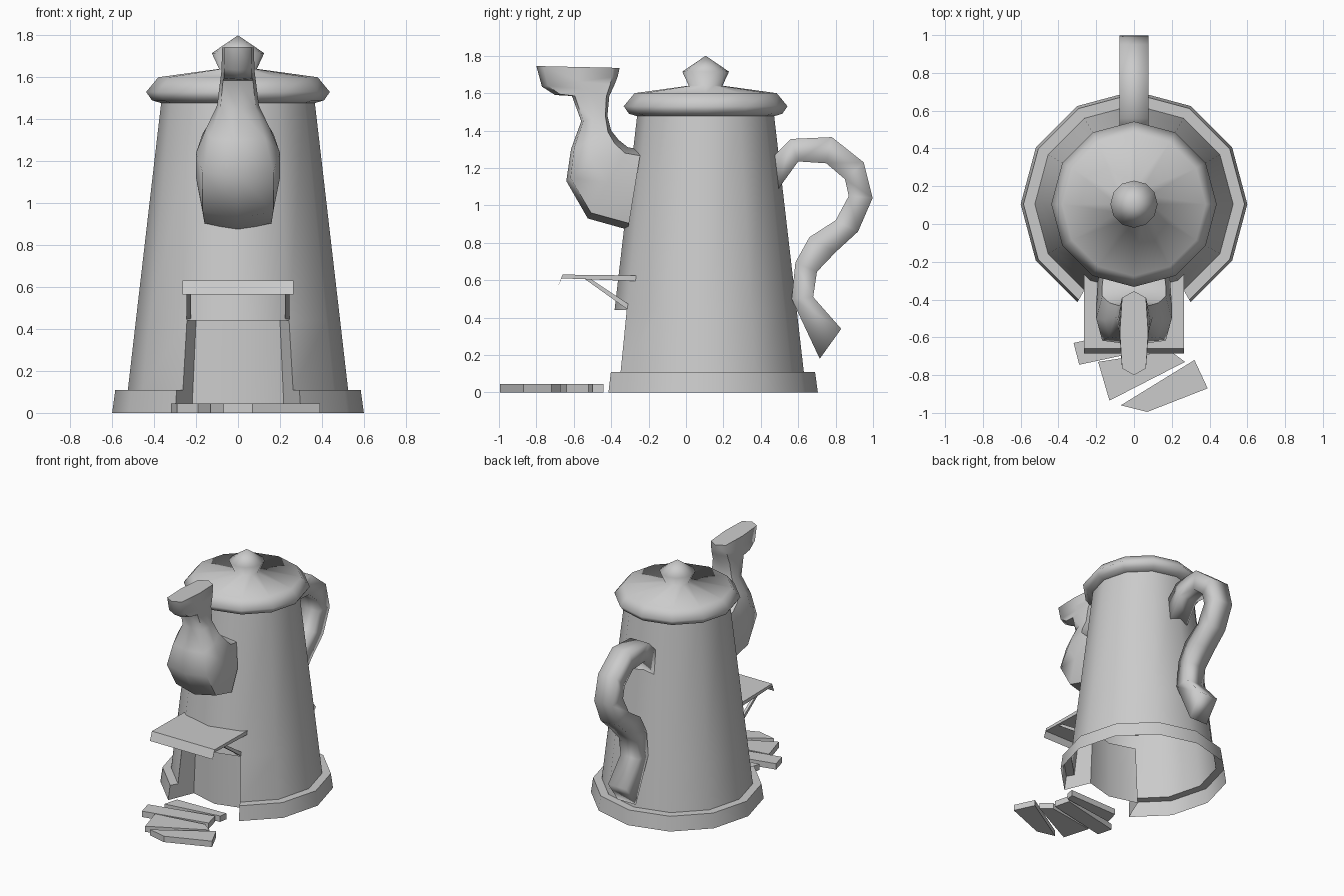
import bpy, bmesh, math
from mathutils import Vector

cube = bpy.data.objects.get("Cube")
if cube:
    bpy.data.objects.remove(cube, do_unlink=True)

GREY = (0.6, 0.6, 0.6, 1)
mat = bpy.data.materials.new("plain grey")
mat.use_nodes = True
mat.diffuse_color = GREY
mat.node_tree.nodes["Principled BSDF"].inputs["Base Color"].default_value = GREY

CENTRE_Y = 0.105
SIDES = 12
FRONT = 9  # index of the ring vertex facing -y


def finish(name, bm, angle, fix_normals=True):
    """Turn a bmesh into an object, smooth below the given angle."""
    if fix_normals:
        bmesh.ops.recalc_face_normals(bm, faces=bm.faces)
    mesh = bpy.data.meshes.new(name)
    bm.to_mesh(mesh)
    bm.free()
    mesh.materials.append(mat)
    for p in mesh.polygons:
        p.use_smooth = True
    mesh.set_sharp_from_angle(angle=math.radians(angle))
    obj = bpy.data.objects.new(name, mesh)
    bpy.context.collection.objects.link(obj)
    return obj


def ring(bm, r, z):
    return [bm.verts.new((r * math.cos(math.tau * i / SIDES),
                          CENTRE_Y + r * math.sin(math.tau * i / SIDES), z))
            for i in range(SIDES)]


def bridge(bm, a, b, skip=()):
    n = len(a)
    for i in range(n):
        if i not in skip:
            j = (i + 1) % n
            bm.faces.new((a[i], a[j], b[j], b[i]))


def loft(name, sections, sides, power, angle):
    """Tube through sections (y1, z1, y2, z2, half width) across the x = 0 plane."""
    bm = bmesh.new()
    rings = []
    turn = 0.5 if sides == 4 else 0
    for y1, z1, y2, z2, w in sections:
        a, b = Vector((0, y1, z1)), Vector((0, y2, z2))
        mid, half = (a + b) / 2, (b - a) / 2
        loop = []
        for i in range(sides):
            t = math.tau * (i + turn) / sides
            c, s = [math.copysign(abs(v) ** power if abs(v) > 1e-6 else 0, v)
                    for v in (math.cos(t), math.sin(t))]
            loop.append(bm.verts.new(mid + half * c + Vector((w * s, 0, 0))))
        rings.append(loop)
    for a, b in zip(rings, rings[1:]):
        bridge(bm, a, b)
    bm.faces.new(rings[0])
    bm.faces.new(rings[-1])
    return finish(name, bm, angle)


def prism(name, points, offset, angle=30):
    """Polygon extruded along an offset."""
    bm = bmesh.new()
    face = bm.faces.new([bm.verts.new(p) for p in points])
    new = bmesh.ops.extrude_face_region(bm, geom=[face])["geom"]
    bmesh.ops.translate(bm, vec=offset,
                        verts=[v for v in new if isinstance(v, bmesh.types.BMVert)])
    return finish(name, bm, angle)


# Hollow pot wall with flared foot and a doorway recess at the front
bm = bmesh.new()
pot = [ring(bm, r, z) for r, z in
       ((0.6, 0), (0.585, 0.11), (0.525, 0.11), (0.487, 0.44), (0.365, 1.49))]
for k, (a, b) in enumerate(zip(pot, pot[1:])):
    bridge(bm, a, b, skip=(FRONT - 1, FRONT) if k < 3 else ())
back = [[bm.verts.new((x * w, y, z)) for x, y in ((-1, -0.22), (0, -0.28), (1, -0.22))]
        for z, w in ((0, 0.22), (0.44, 0.2))]
top = pot[3][FRONT - 1:FRONT + 2]
for i in range(2):
    bm.faces.new((back[0][i], back[0][i + 1], back[1][i + 1], back[1][i]))
    bm.faces.new((top[i], top[i + 1], back[1][i + 1], back[1][i]))
for i, side in ((FRONT - 1, 0), (FRONT + 1, 2)):
    bm.faces.new([pot[k][i] for k in range(4)] + [back[1][side], back[0][side]])
finish("pot_body", bm, 50)

# Lid and knob as one turned profile
bm = bmesh.new()
lid = [ring(bm, r, z) for r, z in
       ((0.36, 1.475), (0.41, 1.49), (0.438, 1.53), (0.38, 1.6), (0.09, 1.64), (0.125, 1.715))]
for a, b in zip(lid, lid[1:]):
    bridge(bm, a, b)
tip = bm.verts.new((0, CENTRE_Y, 1.8))
for i in range(SIDES):
    bm.faces.new((lid[-1][i], lid[-1][(i + 1) % SIDES], tip))
bm.faces.new(lid[0])
finish("lid", bm, 110)

# Spout with a flared pouring mouth
loft("spout", [
    (-0.31, 0.87, -0.24, 1.30, 0.19),
    (-0.525, 0.93, -0.31, 1.31, 0.2),
    (-0.64, 1.13, -0.36, 1.35, 0.2),
    (-0.615, 1.30, -0.40, 1.40, 0.155),
    (-0.56, 1.45, -0.42, 1.48, 0.1),
    (-0.61, 1.585, -0.41, 1.585, 0.085),
    (-0.70, 1.59, -0.38, 1.65, 0.08),
    (-0.77, 1.635, -0.365, 1.69, 0.078),
    (-0.80, 1.745, -0.355, 1.735, 0.075),
], 8, 0.5, 60)

# Curved handle at the back
loft("handle", [
    (0.475, 1.27, 0.495, 1.09, 0.077),
    (0.56, 1.355, 0.60, 1.235, 0.077),
    (0.78, 1.365, 0.75, 1.225, 0.077),
    (0.95, 1.23, 0.85, 1.14, 0.077),
    (0.998, 1.04, 0.87, 1.05, 0.077),
    (0.92, 0.86, 0.80, 0.92, 0.077),
    (0.80, 0.75, 0.66, 0.83, 0.077),
    (0.70, 0.645, 0.585, 0.695, 0.077),
    (0.68, 0.51, 0.565, 0.50, 0.077),
    (0.83, 0.34, 0.715, 0.18, 0.077),
], 4, 0, 100)

# Awning over the doorway, with a drooping lip
prism("awning", [(-0.265, y, z) for y, z in (
    (-0.265, 0.625), (-0.66, 0.63), (-0.685, 0.565), (-0.665, 0.61), (-0.265, 0.595))],
    (0.53, 0, 0))

# Diagonal struts below the awning
for name, x in (("left_strut", 0.235), ("right_strut", -0.235)):
    prism(name, [(x - 0.01, y, z) for y, z in (
        (-0.56, 0.62), (-0.53, 0.62), (-0.305, 0.47), (-0.315, 0.445))], (0.02, 0, 0))

# Crooked stepping planks leading to the door
planks = {
    "door_plank": ((-0.2, -0.45), (-0.23, -0.56), (0.2, -0.5), (0.21, -0.44)),
    "second_plank": ((-0.32, -0.63), (-0.29, -0.745), (0.2, -0.64), (0.17, -0.52)),
    "third_plank": ((-0.19, -0.73), (-0.13, -0.935), (0.27, -0.73), (0.19, -0.67)),
    "front_plank": ((-0.07, -0.96), (0.07, -0.995), (0.39, -0.87), (0.32, -0.72)),
}
for name, corners in planks.items():
    prism(name, [(x, y, 0) for x, y in corners], (0, 0, 0.045))
